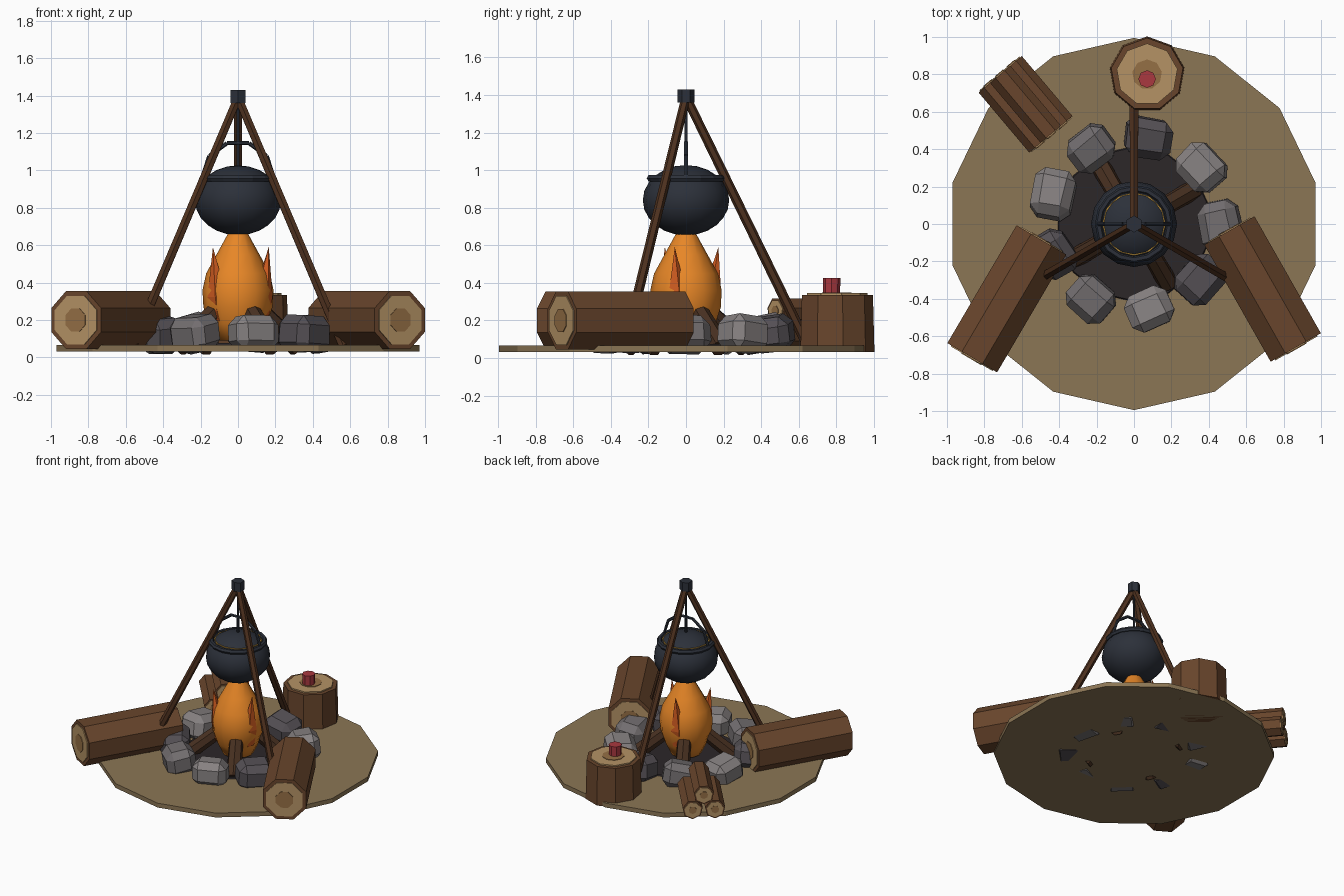
import bpy, bmesh, random
from math import sin, cos, pi, radians
from mathutils import Vector, Matrix, Euler

if "Cube" in bpy.data.objects:
    bpy.data.objects.remove(bpy.data.objects["Cube"])

random.seed(4)


def mat(name, r, g, b):
    m = bpy.data.materials.new(name)
    m.diffuse_color = (r, g, b, 1)
    m.use_nodes = True
    m.node_tree.nodes["Principled BSDF"].inputs["Base Color"].default_value = m.diffuse_color
    return m


DIRT = mat("dirt", 0.26, 0.18, 0.09)
ASH = mat("ash", 0.025, 0.02, 0.022)
BARK = mat("bark", 0.14, 0.06, 0.025)
CHAR = mat("dark_wood", 0.065, 0.03, 0.015)
POLE = mat("pole_wood", 0.075, 0.03, 0.013)
CUT = mat("cut_wood", 0.46, 0.29, 0.13)
CORE = mat("core_wood", 0.3, 0.16, 0.06)
IRON = mat("iron", 0.025, 0.03, 0.042)
STEW = mat("stew", 0.45, 0.25, 0.04)
FLAME = mat("flame", 0.8, 0.24, 0.02)
EMBER = mat("ember_flame", 0.65, 0.11, 0.015)
RED = mat("red", 0.4, 0.04, 0.05)
STONES = [mat("stone_light", 0.24, 0.22, 0.22), mat("stone_mid", 0.17, 0.155, 0.16),
          mat("stone_dark", 0.09, 0.08, 0.09)]


def finish(name, bm, material, smooth=False):
    bmesh.ops.recalc_face_normals(bm, faces=bm.faces)
    me = bpy.data.meshes.new(name)
    bm.to_mesh(me)
    bm.free()
    me.materials.append(material)
    for p in me.polygons:
        p.use_smooth = smooth
    ob = bpy.data.objects.new(name, me)
    bpy.context.collection.objects.link(ob)
    return ob


def lathe(name, profile, n, material, at=Matrix(), phase=pi / 2, smooth=False):
    """Turn (radius, height) points about local z with n sides; ends are capped."""
    bm = bmesh.new()
    rings = []
    for r, z in profile:
        k = n if r > 0 else 1
        rings.append([bm.verts.new(at @ Vector((r * cos(phase + 2 * pi * i / n),
                                                r * sin(phase + 2 * pi * i / n), z)))
                      for i in range(k)])
    for a, b in zip(rings, rings[1:]):
        for i in range(n):
            j = (i + 1) % n
            if len(a) == 1:
                bm.faces.new((a[0], b[i], b[j]))
            elif len(b) == 1:
                bm.faces.new((a[i], a[j], b[0]))
            else:
                bm.faces.new((a[i], a[j], b[j], b[i]))
    for ring in (rings[0], rings[-1]):
        if len(ring) > 1:
            bm.faces.new(ring)
    return finish(name, bm, material, smooth)


def along(p, q):
    d = Vector(q) - Vector(p)
    return Matrix.Translation(p) @ d.to_track_quat('Z', 'Y').to_matrix().to_4x4(), d.length


def rod(name, p, q, r, n, material, r2=None, phase=pi / 2):
    m, length = along(p, q)
    return lathe(name, [(r, 0), (r if r2 is None else r2, length)], n, material, m, phase)


def cut_log(name, p, q, r, n):
    """Bark cylinder with pale cut faces and a darker core at both ends."""
    m, length = along(p, q)
    ph = pi / 2 + pi / n
    lathe(name + "_bark", [(r, 0), (r, length)], n, BARK, m, ph)
    lathe(name + "_cut", [(r * .84, -.006), (r * .84, length + .006)], n, CUT, m, ph)
    lathe(name + "_core", [(r * .4, -.01), (r * .4, length + .01)], n, CORE, m, ph)


# Ground and ash pit
lathe("ground", [(.995, .033), (.995, .067)], 14, DIRT)
lathe("ash_pit", [(.42, .06), (.41, .076)], 14, ASH)

# Ring of stones
shades = [2, 0, 1, 2, 0, 1, 2, 0, 1]
for i in range(9):
    a = radians(80 - 40 * i)
    bm = bmesh.new()
    bmesh.ops.create_cube(bm, size=1)
    for v in bm.verts:
        v.co *= random.uniform(.93, 1.07)
    bmesh.ops.scale(bm, vec=(.215, .25, .19), verts=bm.verts)
    bmesh.ops.bevel(bm, geom=bm.edges[:], offset=.048, segments=1, affect='EDGES', profile=.5)
    rot = Euler((random.uniform(-.2, .2), random.uniform(-.2, .2), a + random.uniform(-.25, .25)))
    bm.transform(Matrix.Translation((.462 * cos(a), .462 * sin(a), .128)) @ rot.to_matrix().to_4x4())
    finish(f"stone_{i + 1}", bm, STONES[shades[i]])

# Leaning firewood
for i in range(4):
    a = radians(30 + 90 * i)
    c, s = cos(a), sin(a)
    rod(f"firewood_{i + 1}", (.37 * c, .37 * s, .055), (.06 * c, .06 * s, .31), .055, 7, CHAR, .05)

# Main flame and three side tongues
lathe("flame", [(.11, .09), (.155, .18), (.185, .27), (.19, .36), (.17, .45), (.115, .55),
                (.06, .65), (0, .76)], 12, FLAME, smooth=True)
for i in range(3):
    a = radians(-20 + 120 * i)
    c, s = cos(a), sin(a)
    m, length = along((.125 * c, .125 * s, .2), (.175 * c, .175 * s, .59))
    lathe(f"flame_tongue_{i + 1}", [(.045, 0), (.055, .13), (0, length)], 5, EMBER, m)

# Tripod
for i in range(3):
    a = radians(90 + 120 * i)
    rod(f"tripod_leg_{i + 1}", (.65 * cos(a), .65 * sin(a), .06), (0, 0, 1.39), .027, 6, POLE, .024)
lathe("tripod_cap", [(.045, 1.36), (.045, 1.43)], 6, IRON)
lathe("hanging_rod", [(.008, 1.15), (.008, 1.37)], 6, IRON)

# Cauldron: squashed ball, rim, stew line, bail handle
ball = [(.23 * sin(pi * i / 12), .84 - .187 * cos(pi * i / 12)) for i in range(13)]
ball[0], ball[-1] = (0, ball[0][1]), (0, ball[-1][1])
lathe("cauldron", ball, 16, IRON, smooth=True)
lathe("stew", [(.17, .955), (.17, .973)], 12, STEW)
bm = bmesh.new()
rim = [[bm.verts.new(((.19 + .019 * cos(v * pi / 3)) * cos(u * pi / 8),
                      (.19 + .019 * cos(v * pi / 3)) * sin(u * pi / 8),
                      .957 + .019 * sin(v * pi / 3))) for v in range(6)] for u in range(16)]
for u in range(16):
    for v in range(6):
        w, x = (u + 1) % 16, (v + 1) % 6
        bm.faces.new((rim[u][v], rim[w][v], rim[w][x], rim[u][x]))
finish("cauldron_rim", bm, IRON)
arc = [(.19 * cos(pi * i / 5), 0, .965 + .19 * sin(pi * i / 5)) for i in range(6)]
for i in range(5):
    rod(f"handle_{i + 1}", arc[i], arc[i + 1], .011, 6, IRON)
lathe("handle_hook", [(.009, .96), (.009, 1.16)], 6, IRON)

# Seat logs
cut_log("left_seat_log", (-.865, -.715, .2), (-.495, -.085, .2), .167, 8)
cut_log("right_seat_log", (.865, -.66, .2), (.51, -.035, .2), .167, 8)

# Stump with a red cup
at = Matrix.Translation((.07, .8, 0))
lathe("stump_bark", [(.203, .033), (.195, .335)], 9, BARK, at)
lathe("stump_cut", [(.165, .3), (.165, .345)], 9, CUT, at)
lathe("stump_core", [(.08, .3), (.08, .349)], 9, CORE, at)
lathe("cup", [(.045, .345), (.047, .425)], 8, RED, Matrix.Translation((.07, .775, 0)))

# Stacked firewood
axis = Vector((.27, -.32, 0)).normalized()
side = Vector((axis.y, -axis.x, 0))
for i, (off, z) in enumerate([(-.08, .135), (.08, .135), (0, .25)]):
    c = Vector((-.58, .64, z)) + side * off
    cut_log(f"stacked_log_{i + 1}", c - axis * .21, c + axis * .21, .073, 7)
